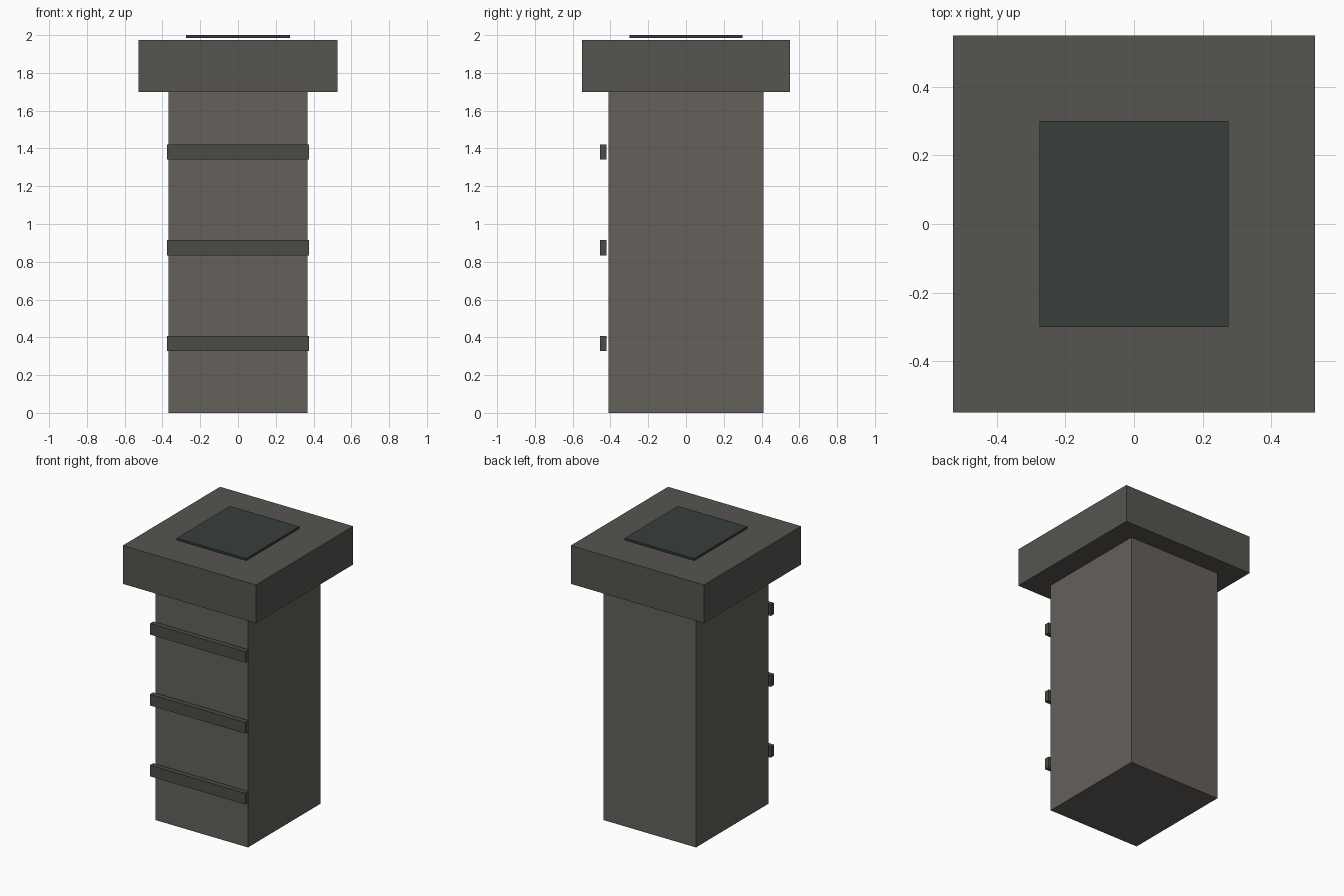
import bpy

if "Cube" in bpy.data.objects:
    bpy.data.objects.remove(bpy.data.objects["Cube"])


def material(name, rgb):
    mat = bpy.data.materials.new(name)
    mat.diffuse_color = (*rgb, 1)
    mat.use_nodes = True
    mat.node_tree.nodes["Principled BSDF"].inputs["Base Color"].default_value = mat.diffuse_color
    return mat


def box(name, lo, hi, mat):
    """Axis-aligned box between two corners."""
    centre = [(a + b) / 2 for a, b in zip(lo, hi)]
    bpy.ops.mesh.primitive_cube_add(size=1, location=centre)
    ob = bpy.context.object
    ob.name = name
    ob.scale = [b - a for a, b in zip(lo, hi)]
    bpy.ops.object.transform_apply(location=False, rotation=False, scale=True)
    ob.data.materials.append(mat)
    return ob


stone = material("stone", (0.13, 0.12, 0.105))
cap_stone = material("cap_stone", (0.095, 0.09, 0.08))
band_stone = material("band_stone", (0.075, 0.07, 0.06))
dark_slate = material("dark_slate", (0.04, 0.047, 0.045))

# Main shaft and overhanging cap
box("shaft", (-0.367, -0.411, 0), (0.367, 0.411, 1.70), stone)
box("cap", (-0.527, -0.55, 1.70), (0.527, 0.55, 1.974), cap_stone)

# Thin plate hovering just above the cap
box("top_plate", (-0.275, -0.30, 1.985), (0.275, 0.30, 2.0), dark_slate)

# Three bands standing just off the front face
for i in range(3):
    z = 0.367 + 0.507 * i
    box(f"front_band_{i + 1}", (-0.377, -0.456, z - 0.04),
        (0.377, -0.42, z + 0.04), band_stone)
